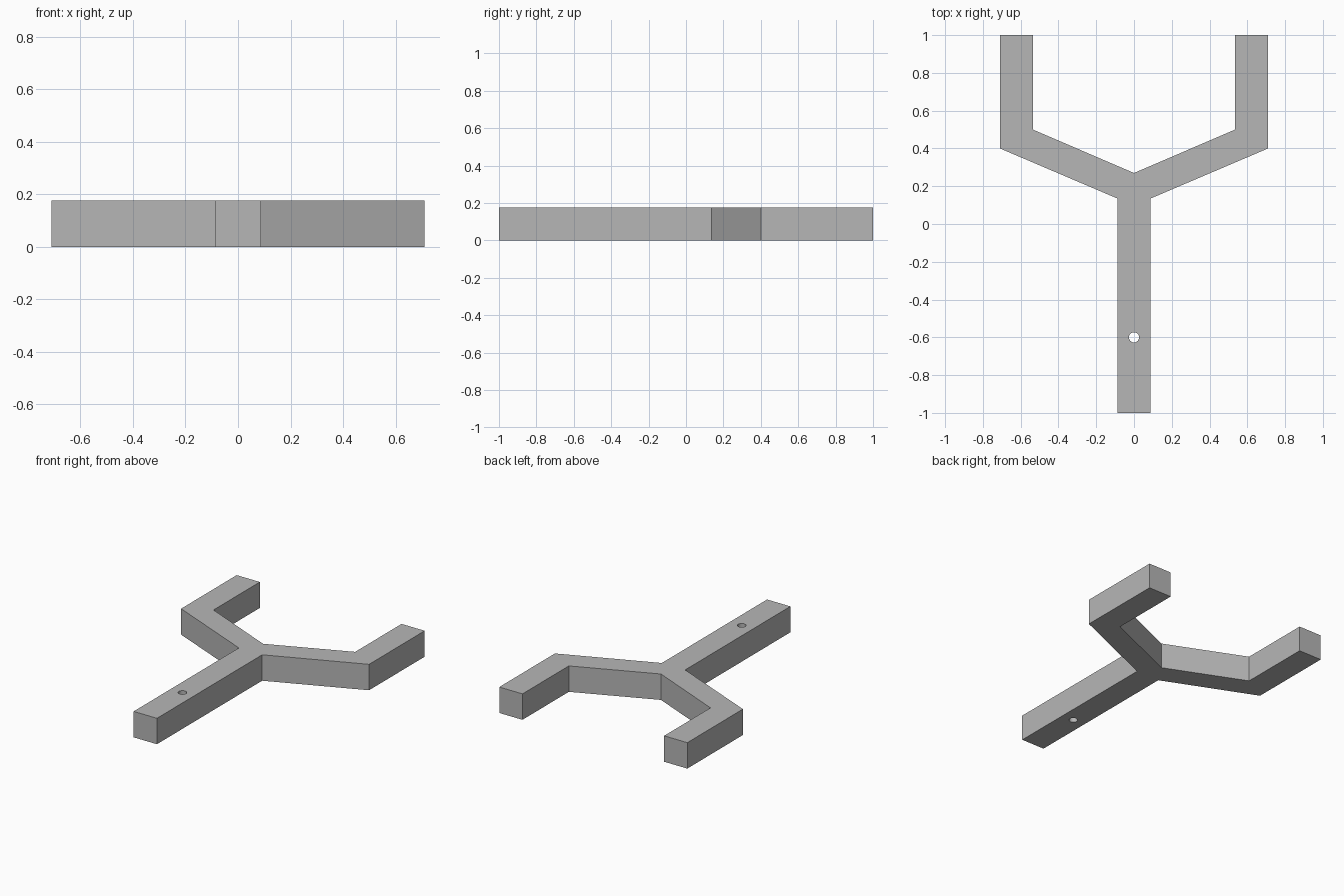
import bpy
import bmesh

cube = bpy.data.objects.get("Cube")
if cube:
    bpy.data.objects.remove(cube, do_unlink=True)

HEIGHT = 0.177

# Plain grey material
grey = bpy.data.materials.new("plain_grey")
grey.use_nodes = True
colour = (0.47, 0.47, 0.47, 1)
grey.diffuse_color = colour
grey.node_tree.nodes["Principled BSDF"].inputs["Base Color"].default_value = colour

# Right half of the fork outline, mirrored for the other half
half = [(0.088, -1), (0.088, 0.135), (0.71, 0.40), (0.71, 1),
        (0.535, 1), (0.535, 0.50)]
outline = half + [(0, 0.27)] + [(-x, y) for x, y in reversed(half)]

# Forked frame: handle and two prongs in one extruded profile
bm = bmesh.new()
base = bm.faces.new([bm.verts.new((x, y, 0)) for x, y in outline])
top = bmesh.ops.extrude_face_region(bm, geom=[base], use_keep_orig=True)
bmesh.ops.translate(bm, vec=(0, 0, HEIGHT),
                    verts=[g for g in top["geom"] if isinstance(g, bmesh.types.BMVert)])
bmesh.ops.recalc_face_normals(bm, faces=bm.faces)
mesh = bpy.data.meshes.new("forked_frame")
bm.to_mesh(mesh)
bm.free()
mesh.materials.append(grey)
frame = bpy.data.objects.new("forked_frame", mesh)
bpy.context.collection.objects.link(frame)

# Round hole through the handle
bpy.ops.mesh.primitive_cylinder_add(vertices=32, radius=0.027, depth=HEIGHT * 2,
                                    location=(0, -0.6, HEIGHT / 2))
cutter = bpy.context.object
cutter.name = "hole_cutter"
cutter.hide_render = True
cutter.data.materials.append(grey)
cut = frame.modifiers.new("handle_hole", "BOOLEAN")
cut.operation = "DIFFERENCE"
cut.solver = "EXACT"
cut.object = cutter
bpy.ops.object.select_all(action="DESELECT")
frame.select_set(True)
bpy.context.view_layer.objects.active = frame
bpy.ops.object.modifier_apply(modifier=cut.name)
bpy.data.objects.remove(cutter, do_unlink=True)
bpy.ops.object.shade_smooth_by_angle()
